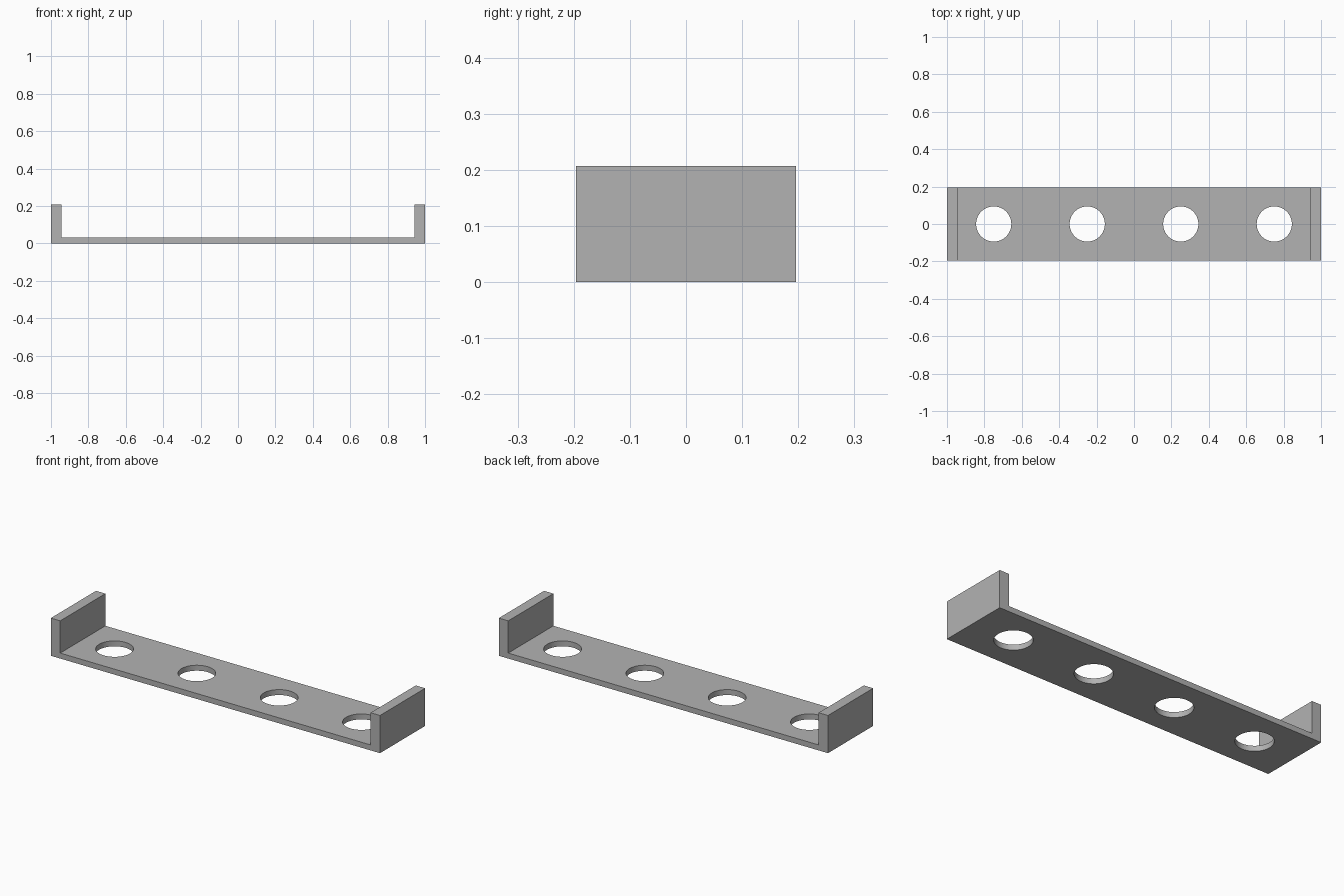
import bpy
import bmesh
from mathutils import Matrix, Vector

cube = bpy.data.objects.get("Cube")
if cube:
    bpy.data.objects.remove(cube, do_unlink=True)

HALF_LENGTH, HALF_WIDTH, HEIGHT = 1.0, 0.196, 0.207
WALL, FLOOR = 0.057, 0.03
HOLE_RADIUS = 0.094

grey = bpy.data.materials.new("mid grey")
grey.use_nodes = True
colour = (0.448, 0.448, 0.448, 1)
grey.diffuse_color = colour
grey.node_tree.nodes["Principled BSDF"].inputs["Base Color"].default_value = colour


def add_object(name, bm):
    bmesh.ops.recalc_face_normals(bm, faces=bm.faces)
    mesh = bpy.data.meshes.new(name)
    bm.to_mesh(mesh)
    bm.free()
    mesh.materials.append(grey)
    obj = bpy.data.objects.new(name, mesh)
    bpy.context.collection.objects.link(obj)
    return obj


# Channel bracket: half profile mirrored into a U, extruded front to back
half = [(HALF_LENGTH, 0), (HALF_LENGTH, HEIGHT),
        (HALF_LENGTH - WALL, HEIGHT), (HALF_LENGTH - WALL, FLOOR)]
profile = half + [(-x, z) for x, z in reversed(half)]
bm = bmesh.new()
face = bm.faces.new([bm.verts.new((x, -HALF_WIDTH, z)) for x, z in profile])
result = bmesh.ops.extrude_face_region(bm, geom=[face])
moved = [v for v in result["geom"] if isinstance(v, bmesh.types.BMVert)]
bmesh.ops.translate(bm, verts=moved, vec=Vector((0, 2 * HALF_WIDTH, 0)))
bracket = add_object("channel_bracket", bm)

# Four evenly spaced round holes through the floor
bm = bmesh.new()
for i in range(4):
    bmesh.ops.create_cone(bm, cap_ends=True, segments=64, depth=0.2,
                          radius1=HOLE_RADIUS, radius2=HOLE_RADIUS,
                          matrix=Matrix.Translation((-0.75 + 0.5 * i, 0, 0)))
cutter = add_object("hole_cutter", bm)
cutter.hide_render = True

cut = bracket.modifiers.new("holes", 'BOOLEAN')
cut.operation = 'DIFFERENCE'
cut.solver = 'EXACT'
cut.object = cutter
bpy.ops.object.select_all(action='DESELECT')
bracket.select_set(True)
bpy.context.view_layer.objects.active = bracket
bpy.ops.object.modifier_apply(modifier=cut.name)
bpy.data.objects.remove(cutter, do_unlink=True)

# Smooth hole walls with crisp edges
bpy.ops.object.shade_smooth_by_angle()
